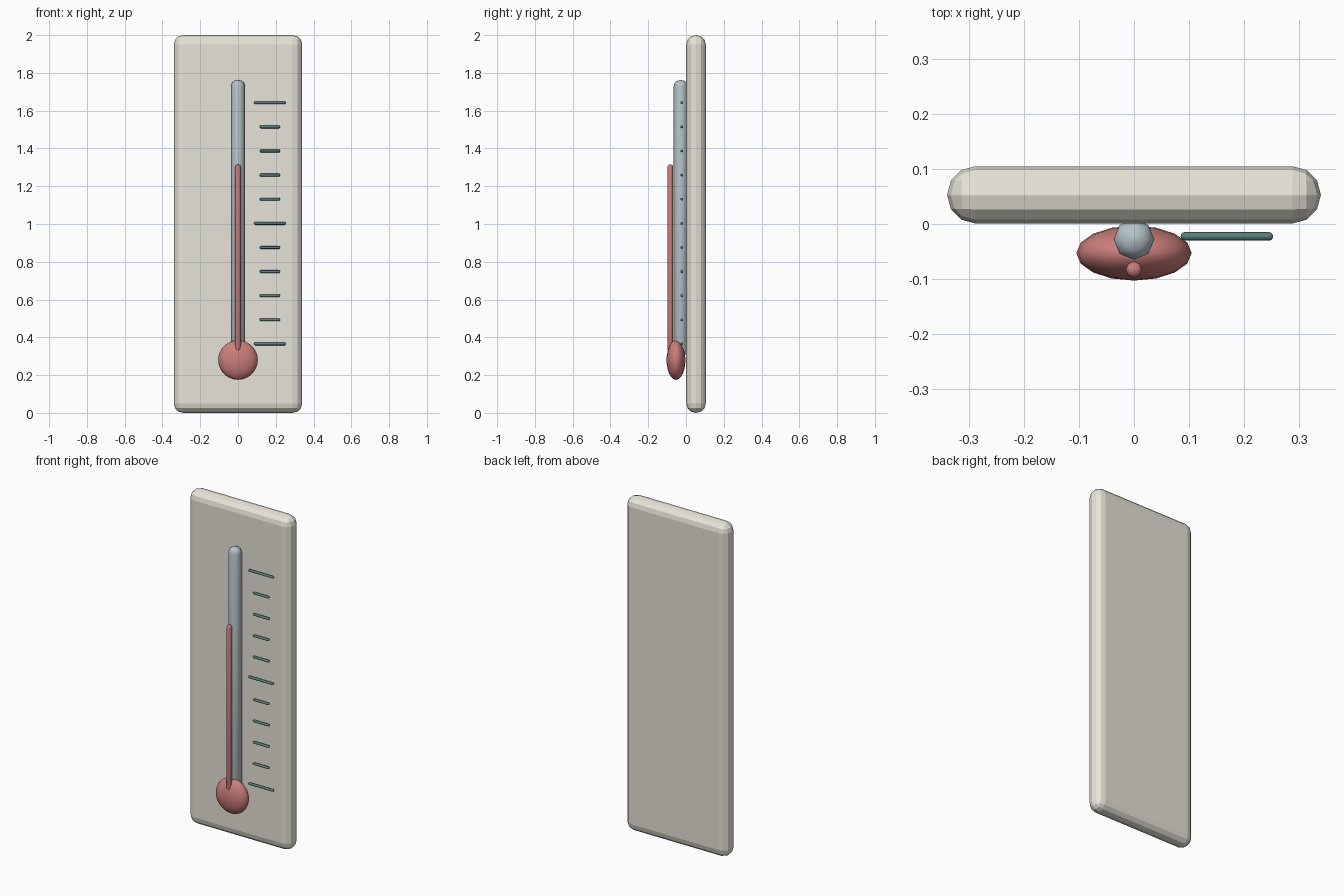
import bpy, bmesh, math
from mathutils import Matrix

if "Cube" in bpy.data.objects:
    bpy.data.objects.remove(bpy.data.objects["Cube"])


def material(name, color):
    m = bpy.data.materials.new(name)
    m.diffuse_color = (*color, 1)
    m.use_nodes = True
    m.node_tree.nodes["Principled BSDF"].inputs["Base Color"].default_value = m.diffuse_color
    return m


CREAM = material("cream", (0.80, 0.77, 0.69))
GLASS = material("glass", (0.46, 0.54, 0.58))
RED = material("red", (0.60, 0.21, 0.20))
DARK = material("dark_green", (0.10, 0.22, 0.20))


def finish(name, bm, mat, smooth=True):
    me = bpy.data.meshes.new(name)
    bmesh.ops.recalc_face_normals(bm, faces=bm.faces)
    bm.to_mesh(me)
    bm.free()
    me.materials.append(mat)
    ob = bpy.data.objects.new(name, me)
    bpy.context.collection.objects.link(ob)
    if smooth:
        bpy.ops.object.select_all(action='DESELECT')
        ob.select_set(True)
        bpy.context.view_layer.objects.active = ob
        bpy.ops.object.shade_smooth_by_angle(angle=math.radians(50))
    return ob


def rod(name, radius, length, center, mat, along_x=False):
    """Eight-sided rod with rounded ends."""
    bm = bmesh.new()
    bmesh.ops.create_cone(bm, cap_ends=True, segments=8, radius1=radius,
                          radius2=radius, depth=length)
    rims = [e for e in bm.edges
            if abs(e.verts[0].co.z - e.verts[1].co.z) < 1e-5]
    bmesh.ops.bevel(bm, geom=rims, offset=radius * 0.85, segments=3,
                    profile=0.5, affect='EDGES')
    m = Matrix.Translation(center)
    if along_x:
        m = m @ Matrix.Rotation(math.pi / 2, 4, 'Y')
    bm.transform(m)
    return finish(name, bm, mat)


# Backing board with rounded edges
bm = bmesh.new()
bmesh.ops.create_cube(bm, size=1)
bm.transform(Matrix.Translation((0, 0.053, 1)) @ Matrix.Diagonal((0.68, 0.104, 2, 1)))
board = finish("backing_board", bm, CREAM, smooth=False)
bev = board.modifiers.new("rounded_edges", 'BEVEL')
bev.width = 0.051
bev.segments = 3

# Glass tube and liquid column
rod("glass_tube", 0.037, 1.462, (0, -0.028, 1.031), GLASS)
rod("liquid_column", 0.015, 0.99, (0, -0.083, 0.82), RED)

# Flattened bulb
bm = bmesh.new()
bmesh.ops.create_uvsphere(bm, u_segments=16, v_segments=12, radius=1)
bm.transform(Matrix.Translation((0, -0.053, 0.28)) @ Matrix.Diagonal((0.105, 0.05, 0.105, 1)))
finish("bulb", bm, RED)

# Scale marks: every fifth is long
for i in range(11):
    length = 0.168 if i % 5 == 0 else 0.108
    rod(f"scale_mark_{i + 1}", 0.0075, length,
        (0.169, -0.0225, 0.365 + i * 0.1277), DARK, along_x=True)
